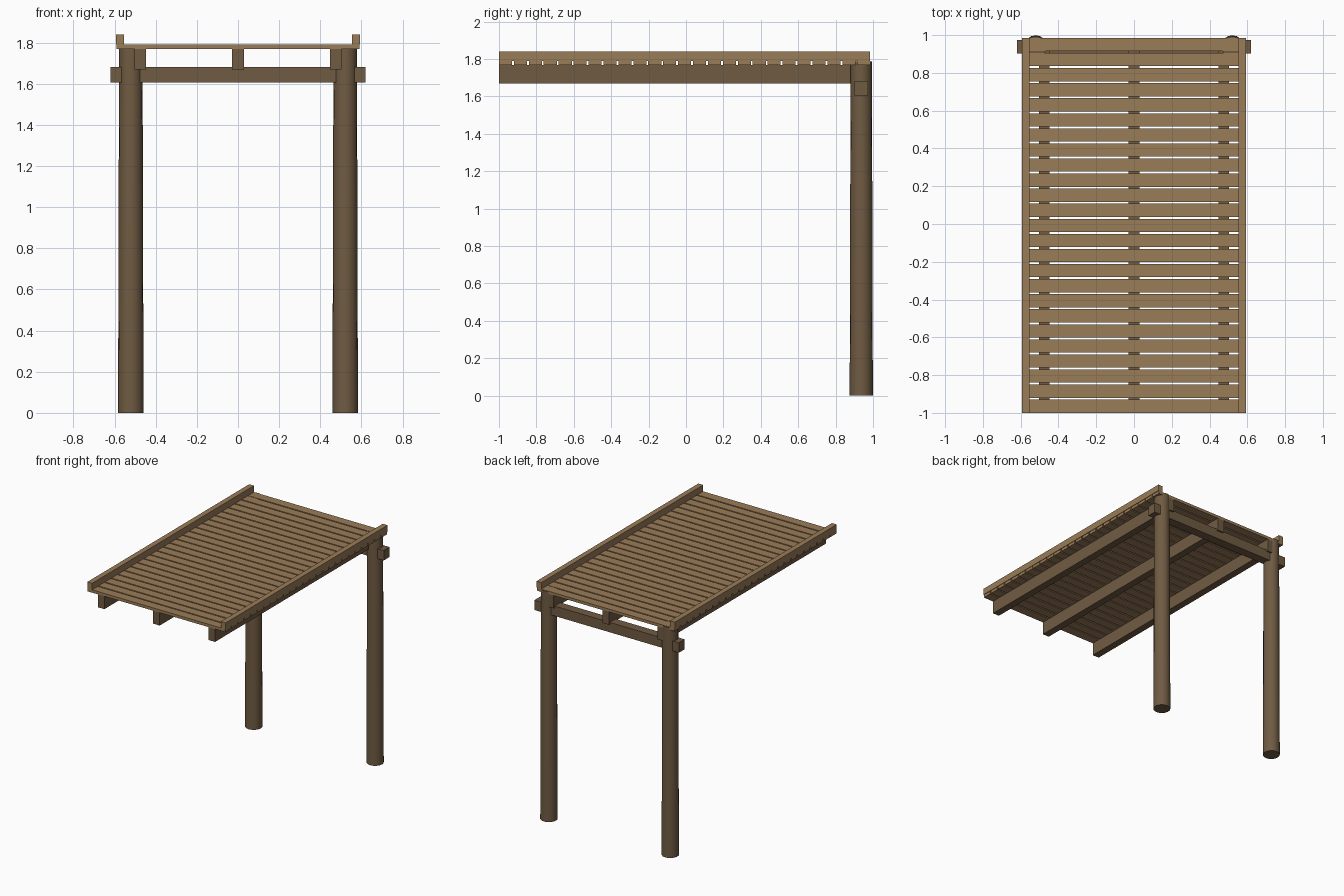
import bpy
import bmesh
from mathutils import Matrix, Vector

old = bpy.data.objects.get("Cube")
if old:
    bpy.data.objects.remove(old, do_unlink=True)


def material(name, rgb):
    mat = bpy.data.materials.new(name)
    mat.use_nodes = True
    color = (*rgb, 1)
    mat.diffuse_color = color
    mat.node_tree.nodes["Principled BSDF"].inputs["Base Color"].default_value = color
    return mat


LIGHT = material("light wood", (0.32, 0.2, 0.097))
DARK = material("dark wood", (0.16, 0.105, 0.055))


def finish(name, bm, mat):
    mesh = bpy.data.meshes.new(name)
    bm.to_mesh(mesh)
    bm.free()
    mesh.materials.append(mat)
    obj = bpy.data.objects.new(name, mesh)
    bpy.context.collection.objects.link(obj)
    return obj


def box(name, low, high, mat):
    low, high = Vector(low), Vector(high)
    bm = bmesh.new()
    place = Matrix.Translation((low + high) / 2) @ Matrix.Diagonal((*(high - low), 1))
    bmesh.ops.create_cube(bm, size=1, matrix=place)
    return finish(name, bm, mat)


# Main heights and depths
FRONT, BACK = -1, 0.985
JOIST_TOP, DECK_TOP, RAIL_TOP = 1.768, 1.79, 1.84
POST_Y, POST_X, POST_TOP = 0.937, 0.521, 1.788

# Round posts, slightly tapered
for side, sign in (("left", 1), ("right", -1)):
    bm = bmesh.new()
    bmesh.ops.create_cone(bm, cap_ends=True, segments=16, radius1=0.062, radius2=0.057,
                          depth=POST_TOP,
                          matrix=Matrix.Translation((sign * POST_X, POST_Y, POST_TOP / 2)))
    post = finish(side + "_post", bm, DARK)
    bpy.ops.object.select_all(action="DESELECT")
    post.select_set(True)
    bpy.context.view_layer.objects.active = post
    bpy.ops.object.shade_smooth_by_angle(angle=0.7)

# Cross beam through both posts
box("cross_beam", (-0.62, 0.902, 1.605), (0.62, 0.973, 1.682), DARK)

# Joists running front to back under the roof
for side, x in (("right", -0.475), ("middle", 0), ("left", 0.475)):
    box(side + "_joist", (x - 0.028, FRONT, 1.668), (x + 0.028, BACK, JOIST_TOP), DARK)

# Roof boards with narrow gaps
PITCH, WIDTH = 0.0798, 0.07
for i in range(25):
    y = FRONT + i * PITCH
    box(f"roof_board_{i + 1}", (-0.59, y, JOIST_TOP), (0.59, y + WIDTH, DECK_TOP), LIGHT)

# Edge rails along both sides
box("left_rail", (0.553, FRONT, DECK_TOP), (0.594, BACK, RAIL_TOP), LIGHT)
box("right_rail", (-0.594, FRONT, DECK_TOP), (-0.553, BACK, RAIL_TOP), LIGHT)
